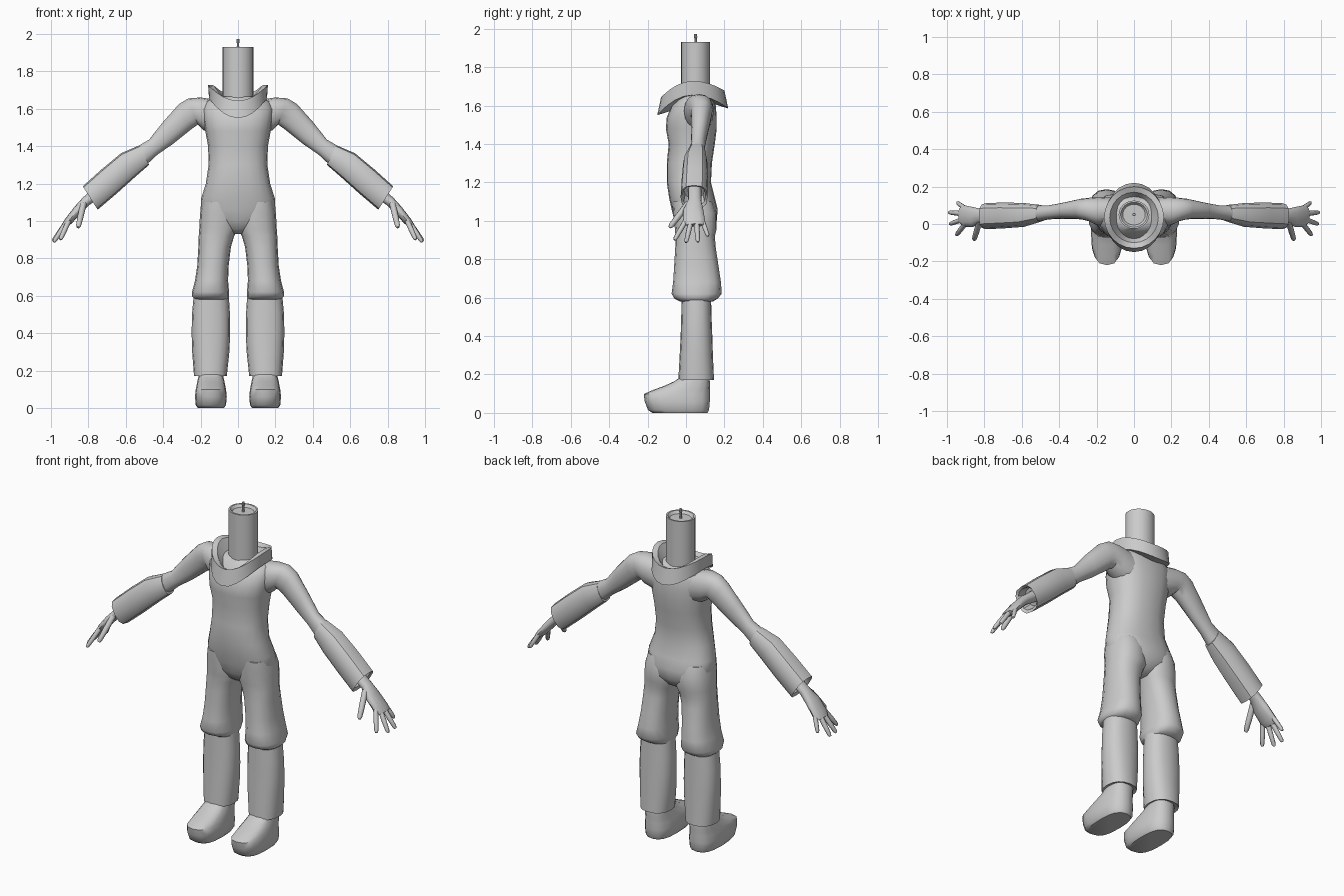
import bpy, bmesh, math
from mathutils import Vector

grey = bpy.data.materials.new("plain grey")
grey.diffuse_color = (0.6, 0.6, 0.6, 1)


def finish(name, bm, angle=45):
    """Turn a bmesh into a smooth-shaded object."""
    bmesh.ops.recalc_face_normals(bm, faces=bm.faces)
    me = bpy.data.meshes.new(name)
    bm.to_mesh(me)
    bm.free()
    ob = bpy.data.objects.new(name, me)
    bpy.context.collection.objects.link(ob)
    me.materials.append(grey)
    bpy.ops.object.select_all(action='DESELECT')
    ob.select_set(True)
    bpy.context.view_layer.objects.active = ob
    bpy.ops.object.shade_smooth_by_angle(angle=math.radians(angle))
    return ob


def ring(c, u, v, n=16, p=1.0):
    """Rounded cross-section; p below 1 makes it boxier."""
    pts = []
    for i in range(n):
        a = 2 * math.pi * i / n
        cu, cv = math.cos(a), math.sin(a)
        pts.append(Vector(c) + Vector(u) * math.copysign(abs(cu) ** p, cu)
                   + Vector(v) * math.copysign(abs(cv) ** p, cv))
    return pts


def skin(bm, rings, close=False, caps=True):
    vs = [[bm.verts.new(q) for q in r] for r in rings]
    n = len(vs[0])
    pairs = list(zip(vs, vs[1:])) + ([(vs[-1], vs[0])] if close else [])
    for a, b in pairs:
        for i in range(n):
            j = (i + 1) % n
            bm.faces.new((a[i], a[j], b[j], b[i]))
    if caps and not close:
        bm.faces.new(vs[0])
        bm.faces.new(vs[-1])


def upright(name, rows, n=16, p=0.85, angle=45):
    """Loft of level sections: z, x from, x to, y from, y to."""
    bm = bmesh.new()
    skin(bm, [ring(((a + b) / 2, (c + d) / 2, z), ((b - a) / 2, 0, 0), (0, (d - c) / 2, 0), n, p)
              for z, a, b, c, d in rows])
    return finish(name, bm, angle)


def limb(bm, rows, s, n=12, p=0.9):
    """Loft along an arm: top edge x, z, bottom edge x, z, y from, y to."""
    rs = []
    for x1, z1, x2, z2, y1, y2 in rows:
        c = (s * (x1 + x2) / 2, (y1 + y2) / 2, (z1 + z2) / 2)
        rs.append(ring(c, (s * (x1 - x2) / 2, 0, (z1 - z2) / 2), (0, (y2 - y1) / 2, 0), n, p))
    skin(bm, rs)


# torso
upright("torso", [
    (0.93, -0.04, 0.04, 0.00, 0.09), (0.955, -0.09, 0.09, -0.035, 0.13),
    (1.00, -0.17, 0.17, -0.06, 0.16), (1.06, -0.2, 0.2, -0.075, 0.165),
    (1.12, -0.197, 0.197, -0.088, 0.15), (1.2, -0.172, 0.172, -0.1, 0.13),
    (1.3, -0.157, 0.157, -0.1, 0.135), (1.4, -0.16, 0.16, -0.09, 0.15),
    (1.48, -0.175, 0.175, -0.105, 0.16), (1.54, -0.185, 0.185, -0.1, 0.16),
    (1.6, -0.19, 0.19, -0.075, 0.155), (1.64, -0.17, 0.17, -0.04, 0.14),
    (1.665, -0.1, 0.1, -0.02, 0.12)], n=20)

# neck post with recessed top and a thin pin
bm = bmesh.new()
skin(bm, [ring((0, 0.05, z), (r, 0, 0), (0, r * 0.92, 0), 24) for z, r in
          ((1.6, 0.082), (1.93, 0.082), (1.93, 0.072), (1.915, 0.06))])
finish("neck", bm, 30)
bm = bmesh.new()
skin(bm, [ring((0, 0.05, z), (r, 0, 0), (0, r, 0), 8) for z, r in
          ((1.9, 0.008), (1.95, 0.006), (1.955, 0.009), (1.972, 0.007))])
finish("neck_pin", bm, 30)

# collar: high at the sides, dipping at front and back
bm = bmesh.new()
sections = []
for k in range(24):
    a = 2 * math.pi * k / 24
    ca, sa = math.cos(a), math.sin(a)
    dip = sa * sa
    front = max(0, -sa) ** 2

    def at(rx, ry, z, drop):
        return Vector((rx * ca, 0.035 + ry * sa, z - drop * dip - 0.035 * front))
    sections.append([at(0.155, 0.185, 1.655, 0.07), at(0.16, 0.165, 1.728, 0.05),
                     at(0.13, 0.135, 1.725, 0.06), at(0.085, 0.105, 1.65, 0.04)])
skin(bm, sections, close=True)
finish("collar", bm, 35)

for s, side in ((1, "left"), (-1, "right")):
    def leg(name, rows, **kw):
        upright(side + name, [(z, s * a, s * b, c, d) for z, a, b, c, d in rows], **kw)

    # wide trouser leg ending in a flared hem at the knee
    leg("_upper_leg", [
        (1.1, 0.02, 0.19, -0.07, 0.14), (1.04, 0.0, 0.203, -0.068, 0.16),
        (0.96, 0.002, 0.207, -0.058, 0.16), (0.92, 0.02, 0.21, -0.055, 0.15),
        (0.86, 0.038, 0.212, -0.056, 0.155), (0.76, 0.05, 0.218, -0.062, 0.17),
        (0.68, 0.053, 0.23, -0.067, 0.182), (0.62, 0.048, 0.246, -0.075, 0.186),
        (0.595, 0.048, 0.245, -0.06, 0.165), (0.58, 0.055, 0.23, -0.03, 0.14)])
    # lower trouser leg
    leg("_lower_leg", [
        (0.62, 0.05, 0.235, -0.022, 0.13), (0.5, 0.043, 0.246, -0.025, 0.133),
        (0.4, 0.042, 0.248, -0.028, 0.137), (0.3, 0.046, 0.245, -0.033, 0.14),
        (0.17, 0.06, 0.235, -0.04, 0.146), (0.18, 0.08, 0.215, -0.02, 0.125)])
    # boot
    leg("_boot", [
        (0.0, 0.075, 0.215, -0.175, 0.112), (0.015, 0.064, 0.226, -0.198, 0.12),
        (0.06, 0.06, 0.23, -0.215, 0.124), (0.098, 0.064, 0.226, -0.22, 0.124),
        (0.118, 0.068, 0.222, -0.175, 0.124), (0.14, 0.072, 0.218, -0.115, 0.124),
        (0.165, 0.078, 0.212, -0.06, 0.124), (0.19, 0.08, 0.21, -0.025, 0.12),
        (0.25, 0.085, 0.205, -0.015, 0.11)], p=0.75)

    # arm
    bm = bmesh.new()
    limb(bm, [(0.1, 1.645, 0.11, 1.46, 0.0, 0.14), (0.2, 1.66, 0.185, 1.485, -0.01, 0.145),
              (0.265, 1.655, 0.215, 1.515, 0.015, 0.14), (0.315, 1.625, 0.25, 1.49, 0.025, 0.135),
              (0.40, 1.53, 0.35, 1.41, 0.028, 0.115), (0.475, 1.435, 0.43, 1.355, 0.025, 0.1),
              (0.56, 1.385, 0.50, 1.29, 0.01, 0.1), (0.64, 1.32, 0.57, 1.23, 0.005, 0.1)], s, 16)
    finish(side + "_arm", bm)

    # bell sleeve, hollow at the cuff
    bm = bmesh.new()
    limb(bm, [(0.525, 1.405, 0.475, 1.30, 0.012, 0.102), (0.625, 1.362, 0.55, 1.235, -0.015, 0.112),
              (0.73, 1.275, 0.65, 1.145, -0.023, 0.115), (0.83, 1.185, 0.75, 1.06, -0.028, 0.112),
              (0.815, 1.18, 0.75, 1.08, -0.018, 0.102), (0.77, 1.2, 0.71, 1.12, -0.01, 0.095)],
         s, 12, 0.75)
    finish(side + "_sleeve", bm, 35)

    # palm and fingers
    bm = bmesh.new()
    limb(bm, [(0.76, 1.185, 0.72, 1.135, 0.01, 0.08), (0.83, 1.125, 0.795, 1.085, 0.01, 0.08),
              (0.875, 1.075, 0.84, 1.04, -0.015, 0.09), (0.925, 1.01, 0.89, 0.985, -0.015, 0.1),
              (0.94, 0.985, 0.915, 0.97, 0.0, 0.09)], s)
    for base, tip, r in (((0.83, 0.0, 1.075), (0.855, -0.085, 0.965), 0.017),
                         ((0.905, -0.002, 1.0), (0.95, -0.06, 0.9), 0.014),
                         ((0.915, 0.025, 0.995), (0.985, 0.0, 0.887), 0.014),
                         ((0.915, 0.055, 0.995), (0.99, 0.062, 0.89), 0.014),
                         ((0.905, 0.085, 1.0), (0.945, 0.115, 0.92), 0.013)):
        b, t = (Vector((s * q[0], q[1], q[2])) for q in (base, tip))
        d = (t - b).normalized()
        u = d.cross(Vector((0, 1, 0))).normalized()
        v = d.cross(u)
        skin(bm, [ring(b.lerp(t, f), u * r * k, v * r * k, 8)
                  for f, k in ((-0.15, 1), (0.5, 0.95), (0.9, 0.8), (1.0, 0.45))])
    finish(side + "_hand", bm)
